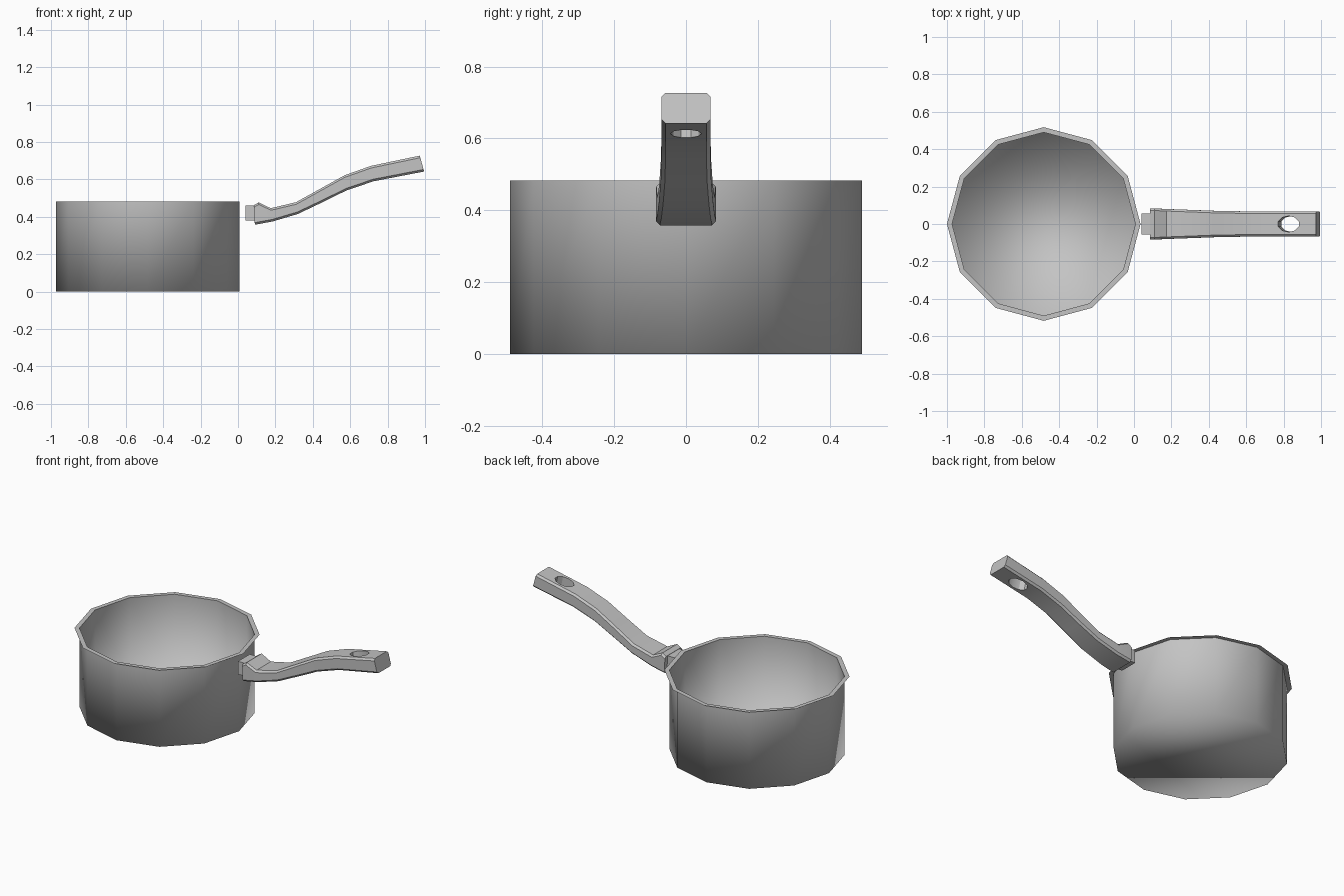
import bpy
import bmesh
from math import sin, cos, pi, radians
from mathutils import Matrix

cube = bpy.data.objects.get("Cube")
if cube:
    bpy.data.objects.remove(cube, do_unlink=True)

# One plain metal grey for everything
grey = bpy.data.materials.new("metal_grey")
grey.use_nodes = True
colour = (0.55, 0.55, 0.55, 1)
grey.diffuse_color = colour
grey.node_tree.nodes["Principled BSDF"].inputs["Base Color"].default_value = colour

SIDES = 12
POT_X = -0.4825
POT_HEIGHT = 0.483
BODY_R = 0.49
RIM_R = 0.5175


def finish(bm, name, recalc=True):
    if recalc:
        bmesh.ops.recalc_face_normals(bm, faces=bm.faces)
    mesh = bpy.data.meshes.new(name)
    bm.to_mesh(mesh)
    bm.free()
    mesh.materials.append(grey)
    obj = bpy.data.objects.new(name, mesh)
    bpy.context.collection.objects.link(obj)
    return obj


def select_only(obj):
    bpy.ops.object.select_all(action='DESELECT')
    obj.select_set(True)
    bpy.context.view_layer.objects.active = obj


def ring(bm, radius, z):
    angles = [2 * pi * i / SIDES for i in range(SIDES)]
    return [bm.verts.new((POT_X + radius * cos(a), radius * sin(a), z)) for a in angles]


def bridge(bm, lower, upper):
    n = len(lower)
    for i in range(n):
        j = (i + 1) % n
        bm.faces.new((lower[i], lower[j], upper[j], upper[i]))


# Pot body: open thin shell, softly shaded from wall into floor
bm = bmesh.new()
base = ring(bm, BODY_R, 0)
top = ring(bm, BODY_R, POT_HEIGHT)
bridge(bm, base, top)
bm.faces.new(base[::-1])
for f in bm.faces:
    f.smooth = True
finish(bm, "pot_body", recalc=False)

# Flat rim flange around the opening
bm = bmesh.new()
bridge(bm, ring(bm, RIM_R, POT_HEIGHT), ring(bm, BODY_R, POT_HEIGHT))
finish(bm, "pot_rim", recalc=False)

# Connector block between pot and handle
bm = bmesh.new()
bmesh.ops.create_cube(bm, size=1, matrix=Matrix.Translation((0.068, 0, 0.42))
                      @ Matrix.Diagonal((0.056, 0.114, 0.08, 1)))
finish(bm, "handle_connector")

# Handle stations: top x, top z, bottom x, bottom z, half width
stations = [
    (0.085, 0.462, 0.09, 0.358, 0.083),
    (0.11, 0.477, 0.12, 0.363, 0.083),
    (0.175, 0.446, 0.185, 0.375, 0.08),
    (0.31, 0.478, 0.32, 0.415, 0.075),
    (0.44, 0.55, 0.45, 0.477, 0.07),
    (0.57, 0.622, 0.58, 0.541, 0.068),
    (0.71, 0.672, 0.725, 0.59, 0.068),
    (0.972, 0.727, 0.995, 0.642, 0.068),
]
CHAMFER = 0.011


def section(bm, tx, tz, bx, bz, w):
    """Rectangle with cut corners, slanted from its top to its bottom."""
    t = CHAMFER / (tz - bz)
    loop = [(0, w - CHAMFER), (t, w), (1 - t, w), (1, w - CHAMFER)]
    loop += [(s, -y) for s, y in reversed(loop)]
    return [bm.verts.new((tx + s * (bx - tx), y, tz + s * (bz - tz))) for s, y in loop]


bm = bmesh.new()
loops = [section(bm, *s) for s in stations]
for a, b in zip(loops, loops[1:]):
    bridge(bm, a, b)
bm.faces.new(loops[0])
bm.faces.new(loops[-1][::-1])
handle = finish(bm, "handle")

# Hanging hole cut through the end of the handle
bm = bmesh.new()
bmesh.ops.create_cone(bm, cap_ends=True, segments=10, radius1=1, radius2=1, depth=1,
                      matrix=Matrix.Translation((0.835, 0, 0.655))
                      @ Matrix.Rotation(radians(-12), 4, 'Y')
                      @ Matrix.Diagonal((0.06, 0.043, 0.3, 1)))
cutter = finish(bm, "hole_cutter")
cutter.hide_render = True
cut = handle.modifiers.new("hanging_hole", 'BOOLEAN')
cut.operation = 'DIFFERENCE'
cut.solver = 'EXACT'
cut.object = cutter
select_only(handle)
bpy.ops.object.modifier_apply(modifier=cut.name)
bpy.data.objects.remove(cutter, do_unlink=True)
bpy.ops.object.shade_smooth_by_angle(angle=radians(30))
